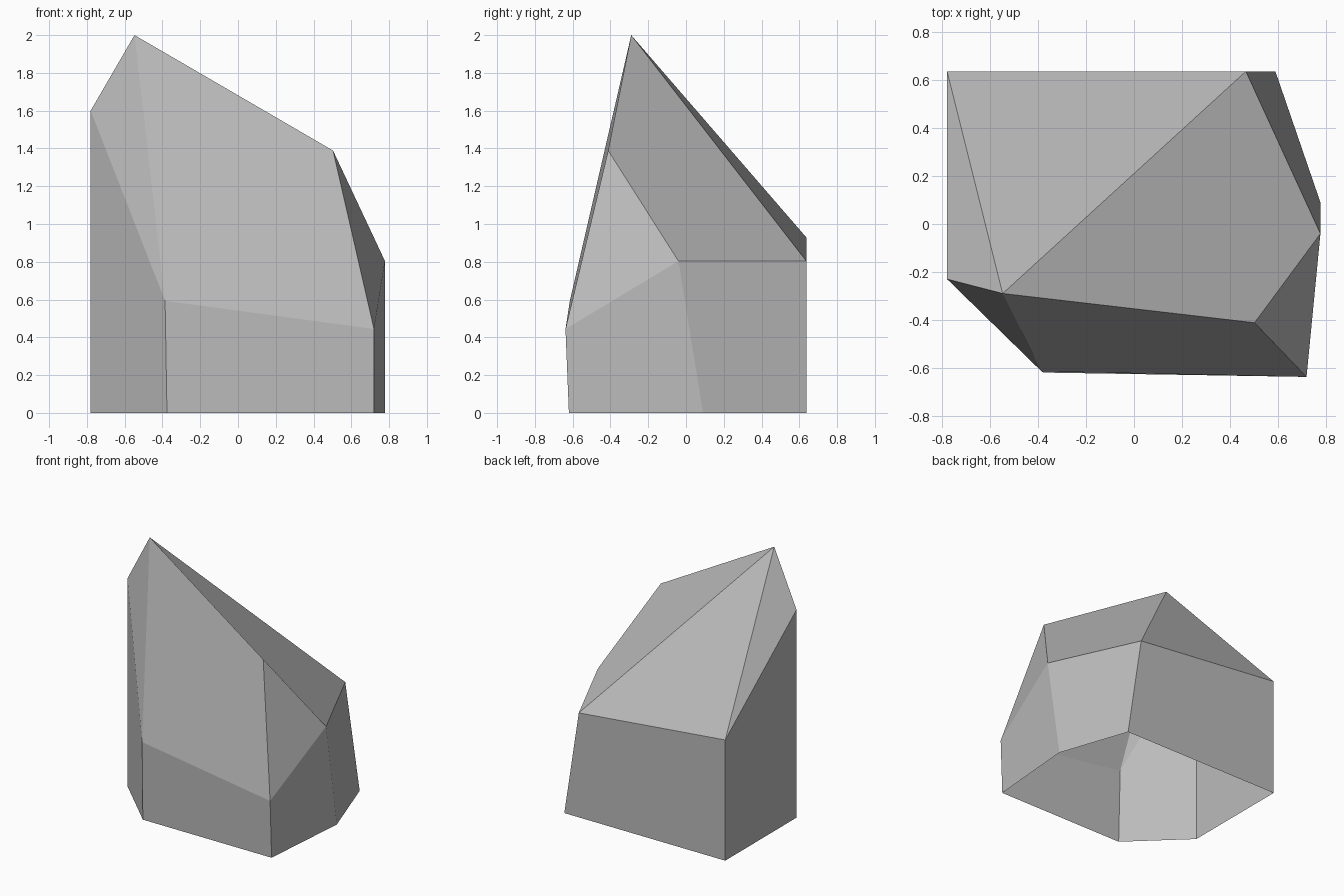
import bpy
import bmesh

# Remove the default cube
cube = bpy.data.objects.get("Cube")
if cube:
    bpy.data.objects.remove(cube, do_unlink=True)

# Stone colour
stone = bpy.data.materials.new("stone_grey")
stone.use_nodes = True
colour = (0.5, 0.5, 0.5, 1)
stone.diffuse_color = colour
stone.node_tree.nodes["Principled BSDF"].inputs["Base Color"].default_value = colour

bm = bmesh.new()


def ring(points):
    return [bm.verts.new(p) for p in points]


# Ground outline and the uneven rim above it, both anticlockwise from the left front
base = ring([(-0.78, -0.23, 0), (-0.376, -0.62, 0), (0.72, -0.62, 0),
             (0.778, 0.09, 0), (0.59, 0.637, 0), (-0.78, 0.637, 0)])
rim = ring([(-0.78, -0.23, 1.6), (-0.386, -0.615, 0.593), (0.72, -0.638, 0.444),
            (0.778, -0.04, 0.804), (0.467, 0.637, 0.804), (-0.78, 0.637, 0.929)])

# Peak and shoulder of the crown
peak, shoulder = ring([(-0.548, -0.29, 2), (0.503, -0.412, 1.389)])

# Side walls; the underside stays open
for i in range(len(base)):
    j = (i + 1) % len(base)
    bm.faces.new((base[i], base[j], rim[j], rim[i]))

# Crown facets
left_front, front, right_front, right, back, left_back = rim
for facet in ((left_front, front, peak),
              (front, right_front, shoulder, peak),
              (right_front, right, shoulder),
              (right, back, peak, shoulder),
              (back, left_back, peak),
              (left_back, left_front, peak)):
    bm.faces.new(facet)

# Flat-shaded rock object
mesh = bpy.data.meshes.new("rock")
bm.to_mesh(mesh)
bm.free()
mesh.materials.append(stone)
rock = bpy.data.objects.new("rock", mesh)
bpy.context.collection.objects.link(rock)
